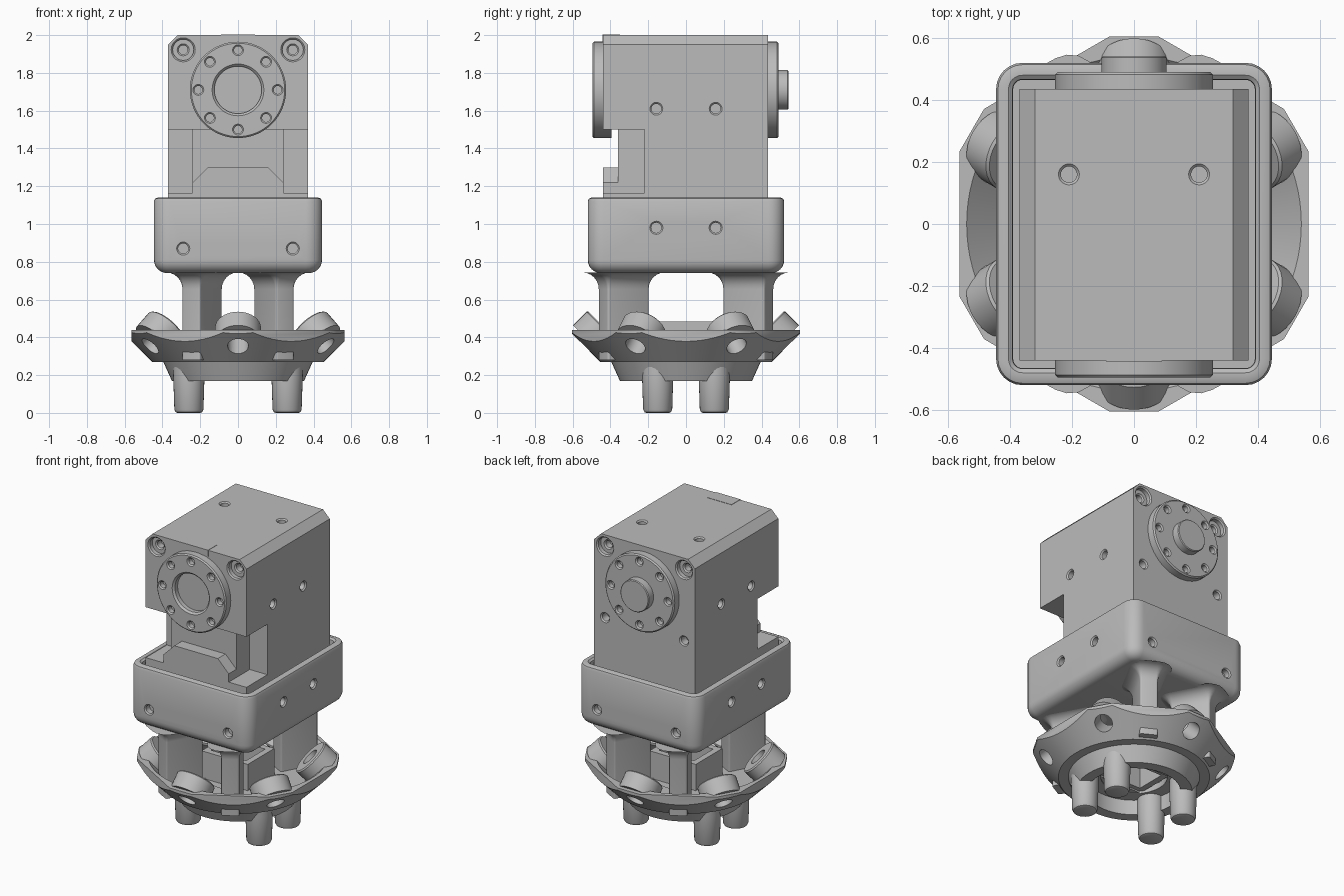
import bpy, math
from mathutils import Matrix, Vector

if "Cube" in bpy.data.objects:
    bpy.data.objects.remove(bpy.data.objects["Cube"])

grey = bpy.data.materials.new("light_grey")
grey.diffuse_color = (0.5, 0.5, 0.5, 1)
grey.use_nodes = True
grey.node_tree.nodes["Principled BSDF"].inputs["Base Color"].default_value = grey.diffuse_color


def make(name, verts, faces, smooth=True):
    me = bpy.data.meshes.new(name)
    me.from_pydata([tuple(v) for v in verts], [], faces)
    me.materials.append(grey)
    ob = bpy.data.objects.new(name, me)
    bpy.context.collection.objects.link(ob)
    activate(ob)
    bpy.ops.object.mode_set(mode='EDIT')
    bpy.ops.mesh.select_all(action='SELECT')
    bpy.ops.mesh.normals_make_consistent(inside=False)
    bpy.ops.object.mode_set(mode='OBJECT')
    if smooth:
        bpy.ops.object.shade_smooth_by_angle(angle=math.radians(32))
    return ob


def activate(ob):
    bpy.ops.object.select_all(action='DESELECT')
    ob.select_set(True)
    bpy.context.view_layer.objects.active = ob


def loft(name, rings, caps=True, closed=False):
    """Skin equal-length rings; cap the ends or close into a loop."""
    n, m = len(rings[0]), len(rings)
    faces = []
    for i in range(m if closed else m - 1):
        a, b = i * n, (i + 1) % m * n
        faces += [(a + j, a + (j + 1) % n, b + (j + 1) % n, b + j) for j in range(n)]
    if caps and not closed:
        faces += [tuple(range(n))[::-1], tuple(range((m - 1) * n, m * n))]
    return make(name, [v for r in rings for v in r], faces)


def lathe(name, profile, place=Matrix(), segs=48, closed=False):
    rings = [[place @ Vector((r * math.cos(t), r * math.sin(t), z))
              for t in (2 * math.pi * j / segs for j in range(segs))] for r, z in profile]
    return loft(name, rings, closed=closed)


def aim(pos, axis):
    """Matrix placing local +z along axis at pos."""
    return Matrix.Translation(pos) @ Vector(axis).to_track_quat('Z', 'Y').to_matrix().to_4x4()


def box(name, lo, hi):
    (a, b, c), (d, e, f) = lo, hi
    return loft(name, [[(a, b, z), (d, b, z), (d, e, z), (a, e, z)] for z in (c, f)])


def prism(name, outline, y0, y1):
    return loft(name, [[(x, y, z) for x, z in outline] for y in (y0, y1)])


def drill(pos, axis, r, depth):
    """Countersunk hole cutter: pos on the surface, axis pointing outwards."""
    return lathe("cutter", [(r, -depth), (r, -0.008), (r + 0.008, 0), (r + 0.008, 0.03)],
                 aim(pos, axis), 20)


def cut(ob, cutters, op='DIFFERENCE'):
    for c in cutters:
        activate(ob)
        m = ob.modifiers.new("cut", 'BOOLEAN')
        m.operation, m.solver, m.object = op, 'EXACT', c
        bpy.ops.object.modifier_apply(modifier=m.name)
        bpy.data.objects.remove(c, do_unlink=True)
    activate(ob)
    bpy.ops.object.shade_smooth_by_angle(angle=math.radians(32))


def round_rect(hx, hy, r, z, steps=6):
    pts = []
    for k, (sx, sy) in enumerate([(1, 1), (-1, 1), (-1, -1), (1, -1)]):
        for i in range(steps + 1):
            t = math.pi / 2 * (k + i / steps)
            pts.append(Vector((sx * (hx - r) + r * math.cos(t),
                               sy * (hy - r) + r * math.sin(t), z)))
    return pts


SIDES = (-1, 1)
CORNERS = [(a, b) for a in SIDES for b in SIDES]

# motor housing with chamfered top corners and a stepped lower front
body = prism("motor_housing", [(-.37, .82), (.37, .82), (.37, 1.95), (.32, 2), (-.32, 2), (-.37, 1.95)],
             -.44, .435)
cutters = [box("cutter", (-.6, -.6, 1.165), (.6, -.36, 1.5))]
for s in SIDES:
    x0, x1 = sorted((s * .24, s * .6))
    cutters.append(box("cutter", (x0, -.6, 1.165), (x1, -.22, 1.5)))
    cutters.append(drill((s * .21, .16, 2), (0, 0, 1), .026, .06))
    cutters.append(drill((s * .29, .435, 1.45), (0, 1, 0), .026, .06))
    for f, y in ((-1, -.44), (1, .435)):
        cutters.append(drill((s * .29, y, 1.922), (0, f, 0), .056, .035))
        cutters.append(drill((s * .29, y - f * .035, 1.922), (0, f, 0), .024, .05))
    for y in (-.157, .157):
        cutters.append(drill((s * .37, y, 1.61), (s, 0, 0), .026, .06))
cut(body, cutters)
prism("front_connector", [(-.24, 1.15), (.24, 1.15), (.24, 1.22), (.16, 1.3), (-.16, 1.3), (-.24, 1.22)],
      -.44, -.35)
box("top_tab", (-.09, -.443, 1.96), (.09, -.35, 2.002))

# round output horns with bolt circles
front_horn = lathe("front_horn", [(.255, 0), (.255, .092), (.247, .1)], aim((0, -.395, 1.71), (0, -1, 0)), 64)
back_horn = lathe("back_horn", [(.255, 0), (.255, .052), (.247, .06)], aim((0, .43, 1.71), (0, 1, 0)), 64)
for horn, f, y in ((front_horn, -1, -.495), (back_horn, 1, .49)):
    bolts = [drill((.21 * math.cos(k * math.pi / 4), y, 1.71 + .21 * math.sin(k * math.pi / 4)),
                   (0, f, 0), .021, .04) for k in range(8)]
    if f < 0:
        bolts.append(lathe("cutter", [(.125, -.04), (.125, -.012), (.137, 0), (.137, .03)],
                           aim((0, y, 1.71), (0, f, 0))))
    cut(horn, bolts)
lathe("back_hub", [(.105, 0), (.105, .055), (.1, .06)], aim((0, .482, 1.71), (0, 1, 0)))

# rounded cradle tray around the housing
B = .07
rings = []
for i in range(7):
    t = math.pi / 2 * i / 6
    d = B * (1 - math.sin(t))
    rings.append(round_rect(.445 - d, .52 - d, .085 - d, .74 + B * (1 - math.cos(t))))
for d, z in ((0, 1.12), (.006, 1.134), (.02, 1.14), (.04, 1.14), (.053, 1.13), (.055, 1.11), (.055, .82)):
    rings.append(round_rect(.445 - d, .52 - d, .085 - d, z))
tray = loft("cradle_tray", rings)
cutters = []
for s, f in CORNERS:
    cutters.append(drill((s * .445, f * .157, .98), (s, 0, 0), .027, .05))
    cutters.append(drill((s * .29, f * .52, .87), (0, f, 0), .027, .045))
cut(tray, cutters)

# four radial legs that flare into the tray
for sx, sy in CORNERS:
    place = Matrix.Translation((sx * .19, sy * .33, 0)) @ Matrix.Rotation(math.atan2(sy * .22, sx * .12), 4, 'Z')
    levels = [(0, .28)] + [(.085 * (1 - math.cos(t)), .655 + .088 * math.sin(t))
                           for t in (math.pi / 2 * i / 6 for i in range(7))]
    loft("leg", [[place @ p for p in round_rect(.125 + d, .055 + d, .012 + d, z, 4)] for d, z in levels])

# conical dish trimmed to a twelve-sided outline
dish = lathe("mounting_dish", [(.2, .27), (.455, .27), (.7, .515), (.7, .6), (.41, .31), (.2, .31)],
             segs=96, closed=True)
outline = [math.radians(30 + 60 * k + s * 7.5) for k in range(6) for s in SIDES]
trim = loft("cutter", [[(.61 * math.cos(t), .61 * math.sin(t), z) for t in outline] for z in (.2, .44)])
cut(dish, [trim], 'INTERSECT')

# six tilted screw bosses on the dish
holes = []
for k in range(6):
    c, s = math.cos(math.radians(30 + 60 * k)), math.sin(math.radians(30 + 60 * k))
    place = aim((.435 * c, .435 * s, .455), (-c, -s, 1))
    lathe("screw_boss", [(.055, -.11), (.122, -.11), (.122, -.008), (.114, 0), (.055, 0)],
          place, 32, closed=True)
    holes.append(lathe("cutter", [(.055, -.3), (.055, .1)], place, 32))
cut(dish, holes)

# hub collar, inner frame and feet
lathe("hub_collar", [(.28, .17), (.35, .17), (.40, .28), (.28, .28)], segs=64, closed=True)
frame = box("inner_frame", (-.17, -.14, .285), (.17, .14, .485))
cut(frame, [box("cutter", (-.13, -.1, .2), (.13, .1, .6))])
box("frame_base_front", (-.17, -.24, .275), (.17, -.13, .305))
box("frame_base_back", (-.17, .13, .275), (.17, .24, .305))
for sx, sy in CORNERS:
    lathe("foot", [(.06, 0), (.07, .004), (.077, .018), (.083, .2), (.083, .29)],
          Matrix.Translation((sx * .26, sy * .15, 0)), 32)
